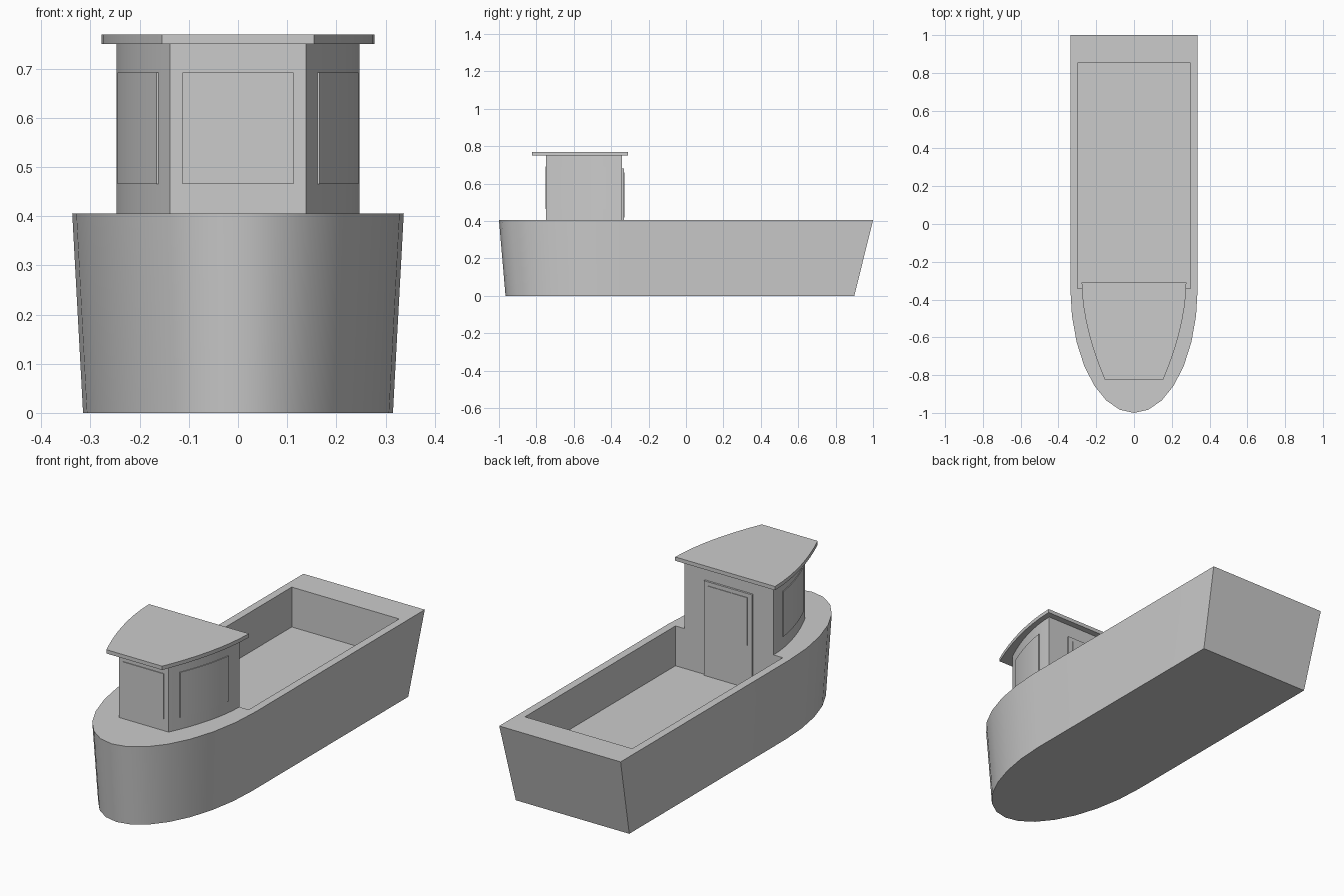
import bpy, bmesh, math

if "Cube" in bpy.data.objects:
    bpy.data.objects.remove(bpy.data.objects["Cube"])


def loft(name, low, high, z0, z1, smooth=True):
    """Closed solid between two matching outlines (counter-clockwise)."""
    bm = bmesh.new()
    a = [bm.verts.new((x, y, z0)) for x, y in low]
    b = [bm.verts.new((x, y, z1)) for x, y in high]
    n = len(a)
    bm.faces.new(a[::-1])
    bm.faces.new(b)
    for i in range(n):
        j = (i + 1) % n
        bm.faces.new((a[i], a[j], b[j], b[i]))
    bmesh.ops.recalc_face_normals(bm, faces=bm.faces)
    me = bpy.data.meshes.new(name)
    bm.to_mesh(me)
    bm.free()
    ob = bpy.data.objects.new(name, me)
    bpy.context.collection.objects.link(ob)
    if smooth:
        bpy.ops.object.select_all(action='DESELECT')
        ob.select_set(True)
        bpy.context.view_layer.objects.active = ob
        bpy.ops.object.shade_smooth_by_angle(angle=math.radians(30))
    return ob


def box(name, x0, x1, y0, y1, z0, z1):
    pts = [(x0, y0), (x1, y0), (x1, y1), (x0, y1)]
    return loft(name, pts, pts, z0, z1, False)


def mirrored(right):
    """Outline from its right half, listed front to back."""
    return right + [(-x, y) for x, y in reversed(right) if x > 1e-6]


def hull_outline(half_width, bow, stern, n=7):
    start = -0.34
    right = []
    for i in range(n + 1):
        t = math.pi / 2 * i / n
        right.append((half_width * math.sin(t), start - (start - bow) * math.cos(t)))
    return mirrored(right + [(half_width, stern)])


def side_curve(x_front, x_back, y_front, y_back, t0=1.0, t1=0.0, n=8, out=0.0):
    """Bowed side wall, sampled front to back (t = 1 front, 0 back)."""
    pts = []
    for i in range(n + 1):
        t = t0 + (t1 - t0) * i / n
        pts.append((x_back - (x_back - x_front) * t ** 1.8 + out,
                    y_back - (y_back - y_front) * t))
    return pts


# Hull with raked stern and open cargo well
DECK, FLOOR = 0.405, 0.205
hull = loft("hull", hull_outline(0.315, -0.965, 0.9),
            hull_outline(0.337, -1.0, 1.0), 0, DECK, False)
cutter = box("well_cutter", -0.298, 0.298, -0.342, 0.852, FLOOR, 0.6)
cutter.hide_render = True
mod = hull.modifiers.new("well", 'BOOLEAN')
mod.object = cutter
mod.operation = 'DIFFERENCE'
mod.solver = 'EXACT'
bpy.context.view_layer.objects.active = hull
hull.select_set(True)
bpy.ops.object.modifier_apply(modifier="well")
bpy.data.objects.remove(cutter)
bpy.ops.object.select_all(action='DESELECT')
hull.select_set(True)
bpy.ops.object.shade_smooth_by_angle(angle=math.radians(30))

# Wheelhouse and overhanging flat roof
cabin_shape = (0.138, 0.247, -0.748, -0.342)
walls = mirrored(side_curve(*cabin_shape))
loft("wheelhouse", walls, walls, DECK - 0.005, 0.752)
eaves = mirrored(side_curve(0.155, 0.277, -0.823, -0.31))
loft("roof", eaves, eaves, 0.75, 0.769)

# Front and curved side windows, slightly raised
box("front_window", -0.113, 0.113, -0.752, -0.745, 0.465, 0.692)
outer = side_curve(*cabin_shape, 0.87, 0.2, out=0.004)
inner = side_curve(*cabin_shape, 0.87, 0.2, out=-0.004)
pane = outer + inner[::-1]
loft("right_window", pane, pane, 0.465, 0.692)
pane = [(-x, y) for x, y in reversed(pane)]
loft("left_window", pane, pane, 0.465, 0.692)

# Door down to the well floor, with its own window
box("door", -0.133, 0.133, -0.345, -0.332, FLOOR, 0.68)
box("door_window", -0.108, 0.108, -0.335, -0.329, 0.42, 0.66)
